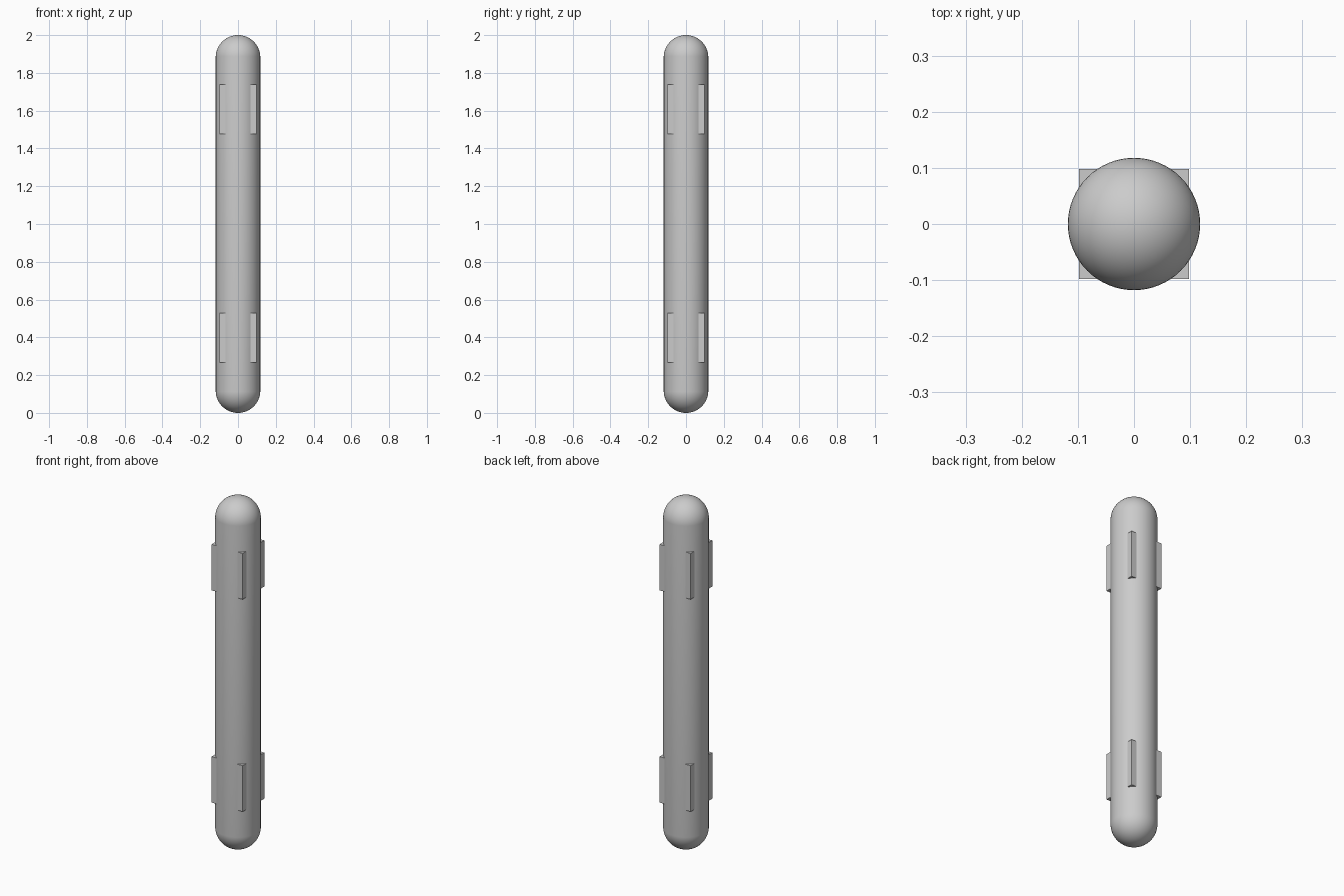
import bpy
import math

cube = bpy.data.objects.get("Cube")
if cube:
    bpy.data.objects.remove(cube, do_unlink=True)

RADIUS, HEIGHT, SIDES = 0.118, 2.0, 64

grey = bpy.data.materials.new("plain_grey")
grey.use_nodes = True
grey.diffuse_color = (0.6, 0.6, 0.6, 1)
grey.node_tree.nodes["Principled BSDF"].inputs["Base Color"].default_value = (0.6, 0.6, 0.6, 1)

# Round-ended rod: a sphere whose upper and lower halves are pulled apart
bpy.ops.mesh.primitive_uv_sphere_add(segments=SIDES, ring_count=33, radius=RADIUS,
                                     location=(0, 0, HEIGHT / 2))
rod = bpy.context.object
rod.name = "round_ended_rod"
for v in rod.data.vertices:
    v.co.z += math.copysign(HEIGHT / 2 - RADIUS, v.co.z)
rod.data.materials.append(grey)
bpy.ops.object.shade_smooth_by_angle(angle=math.radians(40))

# Square blocks whose corners show as ridges around the rod
for name, z in (("lower_ridge_block", 0.398), ("upper_ridge_block", 1.608)):
    bpy.ops.mesh.primitive_cube_add(size=1, location=(0, 0, z))
    block = bpy.context.object
    block.name = name
    block.scale = (0.196, 0.196, 0.262)
    bpy.ops.object.transform_apply(location=False, rotation=False, scale=True)
    block.data.materials.append(grey)
